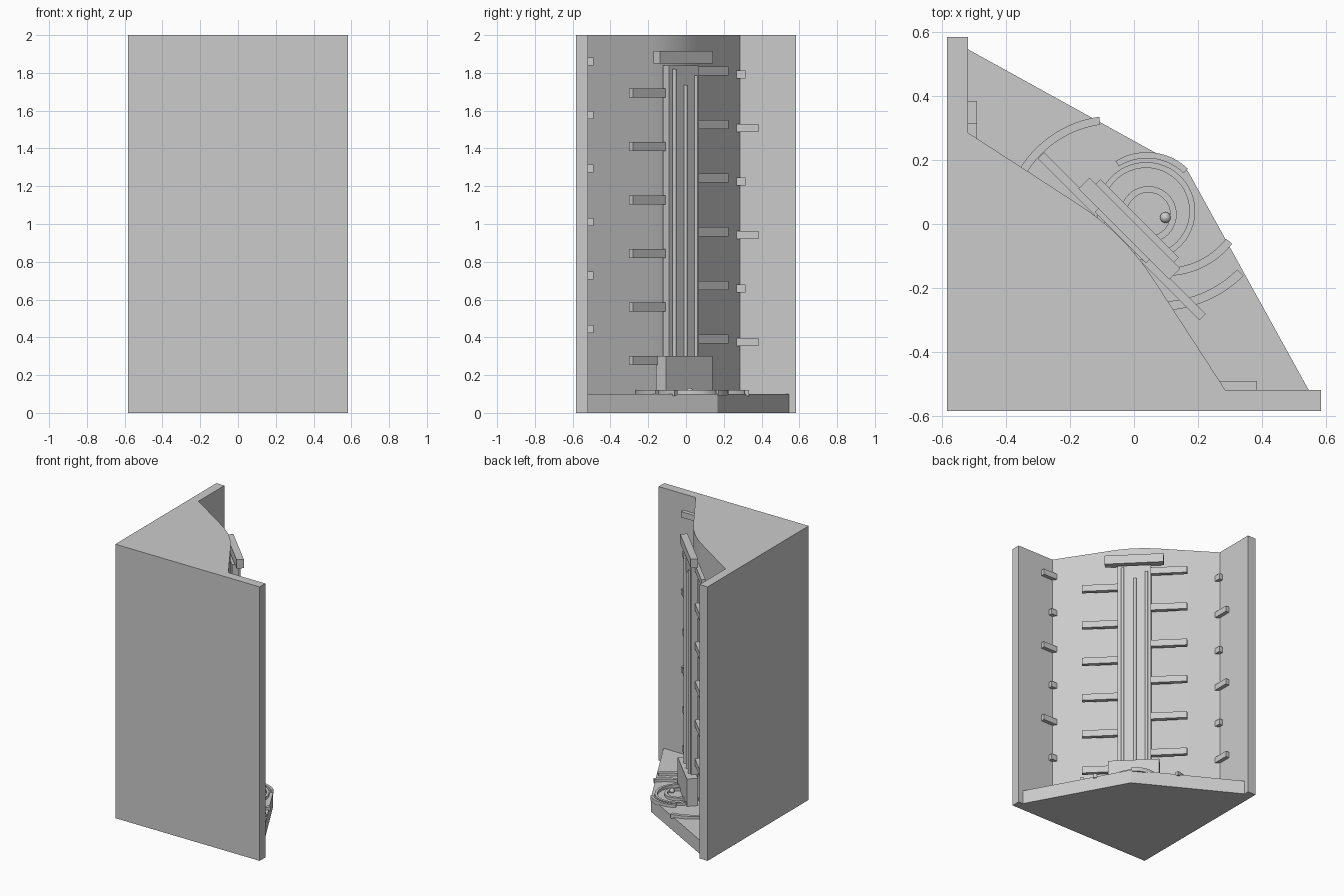
import bpy, bmesh, math
from mathutils import Vector, Matrix

cube = bpy.data.objects.get("Cube")
if cube:
    bpy.data.objects.remove(cube, do_unlink=True)

grey = bpy.data.materials.new("light_grey")
grey.use_nodes = True
COLOUR = (0.6, 0.6, 0.6, 1)
grey.diffuse_color = COLOUR
grey.node_tree.nodes["Principled BSDF"].inputs["Base Color"].default_value = COLOUR

DIAGONAL = Matrix.Rotation(-math.pi / 4, 4, 'Z')  # x runs along the curved panel, y out of it


def finish(name, bm, smooth=False):
    bmesh.ops.recalc_face_normals(bm, faces=bm.faces)
    mesh = bpy.data.meshes.new(name)
    bm.to_mesh(mesh)
    bm.free()
    mesh.materials.append(grey)
    obj = bpy.data.objects.new(name, mesh)
    bpy.context.collection.objects.link(obj)
    if smooth:
        bpy.ops.object.select_all(action='DESELECT')
        obj.select_set(True)
        bpy.context.view_layer.objects.active = obj
        bpy.ops.object.shade_smooth_by_angle(angle=math.radians(30))
    return obj


def prism(name, outline, z0, z1, smooth=False):
    bm = bmesh.new()
    face = bm.faces.new([bm.verts.new((x, y, z0)) for x, y in outline])
    top = bmesh.ops.extrude_face_region(bm, geom=[face])
    verts = [v for v in top["geom"] if isinstance(v, bmesh.types.BMVert)]
    bmesh.ops.translate(bm, verts=verts, vec=(0, 0, z1 - z0))
    return finish(name, bm, smooth)


def box(name, xs, ys, zs, matrix=Matrix()):
    bm = bmesh.new()
    bmesh.ops.create_cube(bm, size=1)
    for v in bm.verts:
        v.co = matrix @ Vector([(r[0] + r[1]) / 2 + c * (r[1] - r[0])
                                for c, r in zip(v.co, (xs, ys, zs))])
    return finish(name, bm)


def arc(cx, cy, r, a0, a1, n=24):
    angles = [math.radians(a0 + (a1 - a0) * i / n) for i in range(n + 1)]
    return [(cx + r * math.cos(a), cy + r * math.sin(a)) for a in angles]


def band(name, cx, cy, r0, r1, a0, a1):
    prism(name, arc(cx, cy, r1, a0, a1) + arc(cx, cy, r0, a1, a0), 0.09, 0.12, True)


def ring(name, cx, cy, r0, r1, z0, z1, n=48):
    bm = bmesh.new()
    loops = []
    for r, z in ((r0, z0), (r1, z0), (r1, z1), (r0, z1)):
        loops.append([bm.verts.new((x, y, z)) for x, y in arc(cx, cy, r, 0, 360, n)[:-1]])
    for k in range(4):
        a, b = loops[k], loops[(k + 1) % 4]
        for i in range(n):
            j = (i + 1) % n
            bm.faces.new((a[i], a[j], b[j], b[i]))
    finish(name, bm, True)


# Corner body: two outer walls and a gently bowed inner panel
E, W = 0.583, -0.518
turn, radius = 12.3, 0.763
mid = -0.043 - radius / math.sqrt(2)
panel = [(W, 0.285)] + arc(mid, mid, radius, 45 + turn, 45 - turn, 10) + [(0.285, W)]
prism("corner_body", [(-E, -E), (-E, E), (W, E)] + panel + [(E, W), (E, -E)], 0, 2, True)

# Floor slab with a pointed outer edge
prism("floor_slab", [(0.545, W), (0.167, 0.167), (W, 0.545)] + panel, 0, 0.1)

# Central column, its foot and its cap
box("column", (-0.113, 0.113), (-0.06, -0.014), (0.1, 1.84), DIAGONAL)
box("column_foot", (-0.173, 0.173), (-0.05, 0.025), (0.1, 0.3), DIAGONAL)
box("column_cap", (-0.2, 0.2), (-0.045, 0.004), (1.85, 1.915), DIAGONAL)

# Thin pipes up the column
for u, top in ((0.078, 1.82), (-0.006, 1.735), (-0.084, 1.785)):
    bm = bmesh.new()
    place = DIAGONAL @ Matrix.Translation((u, -0.008, (top + 0.28) / 2))
    bmesh.ops.create_cone(bm, cap_ends=True, segments=16, radius1=0.01, radius2=0.01,
                          depth=top - 0.28, matrix=place)
    finish("pipe", bm, True)

# Rungs either side of the column, and pegs on the walls
STEP = 0.2835
for i in range(6):
    z = 0.277 + i * STEP
    box("rung_left", (0.1, 0.357), (-0.068, -0.04), (z - 0.024, z + 0.024), DIAGONAL)
    z = 0.392 + i * STEP
    box("rung_right", (-0.357, -0.1), (-0.068, -0.04), (z - 0.024, z + 0.024), DIAGONAL)
    z = 0.375 + i * STEP
    end = 0.315 if i % 2 else 0.383
    box("side_wall_peg", (W - 0.01, -0.49), (0.262, end), (z - 0.021, z + 0.021))
    z = 0.443 + i * STEP
    end = 0.383 if i % 2 else 0.315
    box("front_wall_peg", (0.262, end), (W - 0.01, -0.49), (z - 0.021, z + 0.021))

# Raised rings and curved bands on the floor
ring("outer_ring", 0.038, 0.04, 0.135, 0.153, 0.085, 0.12)
ring("inner_ring", 0.045, 0.03, 0.068, 0.088, 0.085, 0.12)
band("crescent_band", 0.04, 0.04, 0.165, 0.184, 46, 122)
band("back_band", -0.06, -0.01, 0.323, 0.348, 98, 148)
band("near_side_band", 0.1, 0.1, 0.237, 0.262, -97, -38)
band("far_side_band", 0.08, 0.1, 0.342, 0.37, -98, -45)

# Small knob on the floor
bm = bmesh.new()
bmesh.ops.create_uvsphere(bm, u_segments=16, v_segments=10, radius=0.017,
                          matrix=Matrix.Translation((0.098, 0.02, 0.115)))
finish("floor_knob", bm, True)
